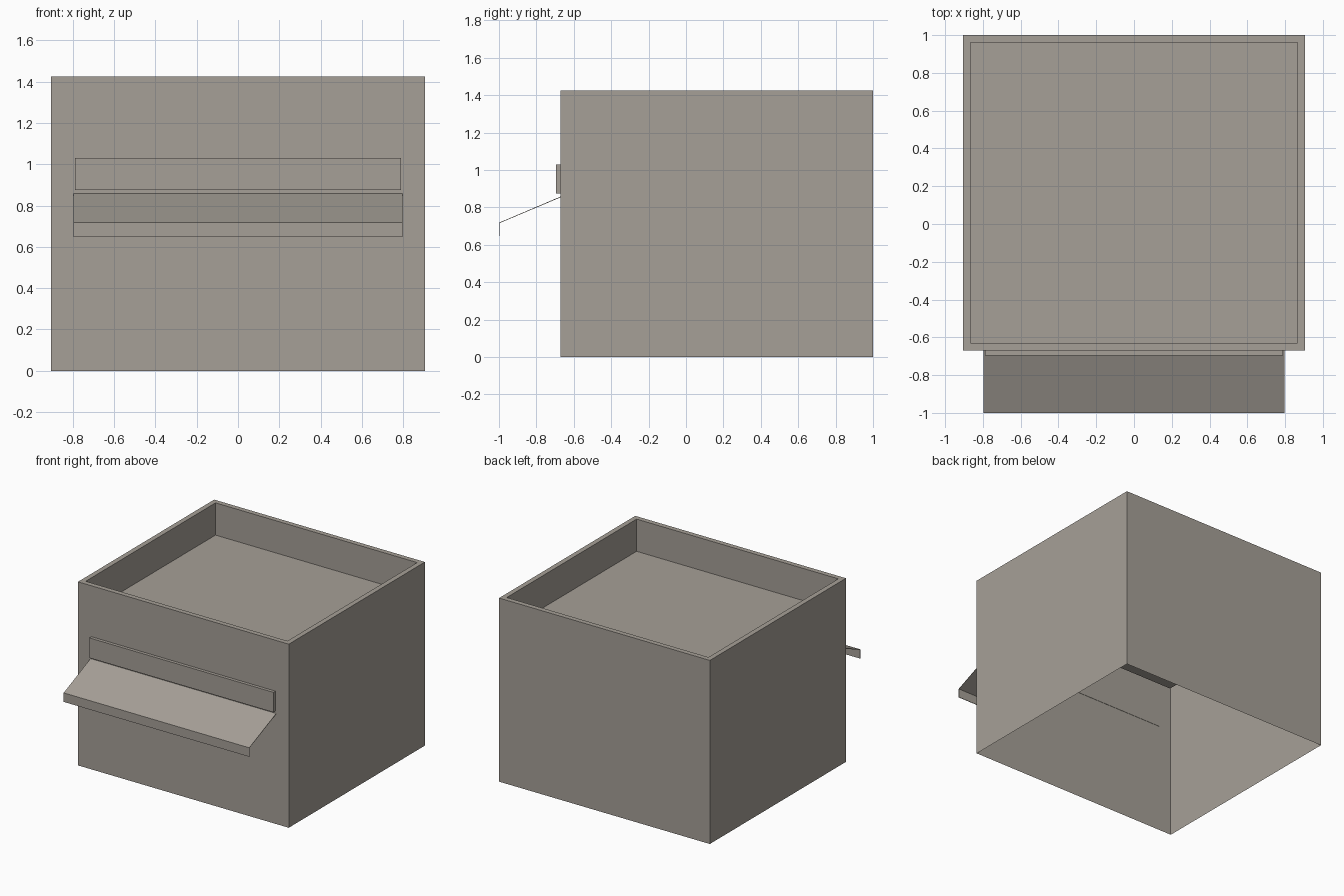
import bpy, bmesh
from mathutils import Vector

cube = bpy.data.objects.get("Cube")
if cube:
    bpy.data.objects.remove(cube, do_unlink=True)

# Single concrete colour
concrete = bpy.data.materials.new("warm_grey_concrete")
concrete.use_nodes = True
colour = (0.38, 0.35, 0.31, 1)
concrete.diffuse_color = colour
concrete.node_tree.nodes["Principled BSDF"].inputs["Base Color"].default_value = colour


def add_object(name, bm):
    mesh = bpy.data.meshes.new(name)
    bm.to_mesh(mesh)
    bm.free()
    mesh.materials.append(concrete)
    obj = bpy.data.objects.new(name, mesh)
    bpy.context.collection.objects.link(obj)
    return obj


def box(low, high):
    low, high = Vector(low), Vector(high)
    bm = bmesh.new()
    bmesh.ops.create_cube(bm, size=1)
    bmesh.ops.scale(bm, vec=high - low, verts=bm.verts)
    bmesh.ops.translate(bm, vec=(low + high) / 2, verts=bm.verts)
    return bm


def face_towards(bm, direction):
    bm.normal_update()
    return max(bm.faces, key=lambda f: f.normal.dot(Vector(direction)))


# Building shell: open underneath, with a sunken roof behind a parapet
front = -0.67
shell = box((-0.905, front, 0), (0.905, 1, 1.425))
bmesh.ops.delete(shell, geom=[face_towards(shell, (0, 0, -1))], context='FACES')
roof = face_towards(shell, (0, 0, 1))
bmesh.ops.inset_region(shell, faces=[roof], thickness=0.055)
sunken = bmesh.ops.extrude_face_region(shell, geom=[roof])["geom"]
bmesh.ops.translate(shell, vec=(0, 0, -0.25),
                    verts=[g for g in sunken if isinstance(g, bmesh.types.BMVert)])
if roof.is_valid and len(shell.faces) > 13:
    bmesh.ops.delete(shell, geom=[roof], context='FACES_ONLY')
add_object("building_shell", shell)

# Blank sign board above the awning
add_object("sign_board", box((-0.79, front - 0.025, 0.875), (0.79, front, 1.03)))

# Thin sloping awning with a hanging front lip
awning = bmesh.new()
profile = [(front, 0.858), (-1, 0.718), (-1, 0.648)]
rows = [[awning.verts.new((x, y, z)) for x in (-0.797, 0.797)] for y, z in profile]
for upper, lower in zip(rows, rows[1:]):
    awning.faces.new((upper[0], lower[0], lower[1], upper[1]))
awning_obj = add_object("awning", awning)
thickness = awning_obj.modifiers.new("Thickness", 'SOLIDIFY')
thickness.thickness = 0.004
thickness.offset = -1
